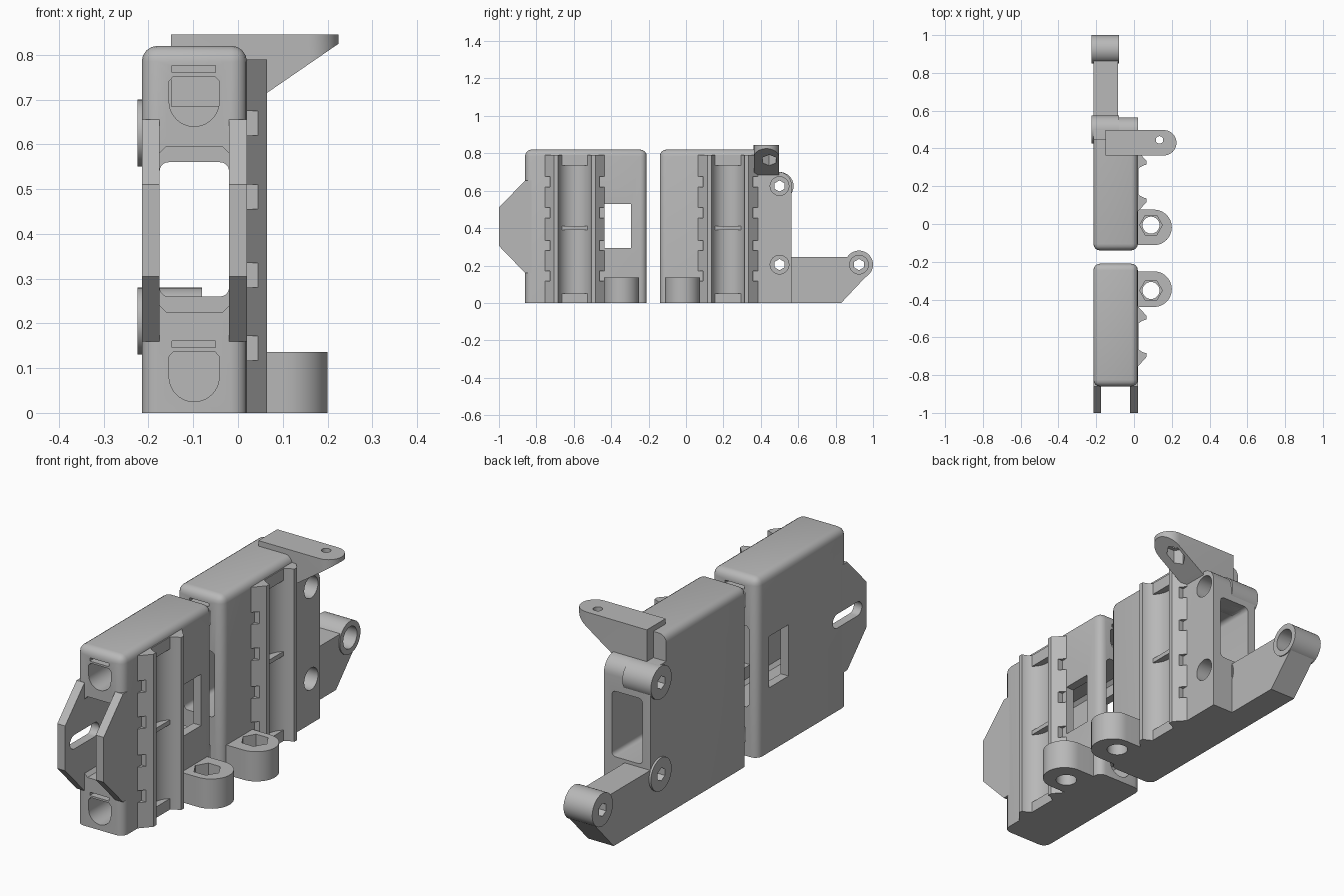
import bpy, bmesh, math

if "Cube" in bpy.data.objects:
    bpy.data.objects.remove(bpy.data.objects["Cube"], do_unlink=True)

grey = bpy.data.materials.new("light grey plastic")
grey.use_nodes = True
grey.diffuse_color = (0.48, 0.48, 0.48, 1)
grey.node_tree.nodes["Principled BSDF"].inputs["Base Color"].default_value = (0.48, 0.48, 0.48, 1)
parts = []


def prism(name, axis, pts, lo, hi, keep=True):
    """Extrude a profile along an axis; profile is in the other two axes."""
    def place(p, t):
        return {"x": (t, p[0], p[1]), "y": (p[0], t, p[1]), "z": (p[0], p[1], t)}[axis]
    bm = bmesh.new()
    rings = [[bm.verts.new(place(p, t)) for p in pts] for t in (lo, hi)]
    for r in rings:
        bm.faces.new(r)
    for i in range(len(pts)):
        j = (i + 1) % len(pts)
        bm.faces.new((rings[0][i], rings[0][j], rings[1][j], rings[1][i]))
    bmesh.ops.recalc_face_normals(bm, faces=bm.faces)
    me = bpy.data.meshes.new(name)
    bm.to_mesh(me)
    bm.free()
    me.materials.append(grey)
    ob = bpy.data.objects.new(name, me)
    bpy.context.collection.objects.link(ob)
    if keep:
        parts.append(ob)
    return ob


def rect(a0, a1, b0, b1):
    return [(a0, b0), (a1, b0), (a1, b1), (a0, b1)]


def arc(c, r, start=0, end=360, n=32):
    full = end - start == 360
    steps = n if full else n + 1
    return [(c[0] + r * math.cos(math.radians(start + (end - start) * i / n)),
             c[1] + r * math.sin(math.radians(start + (end - start) * i / n))) for i in range(steps)]


def cut(targets, axis, pts, lo, hi, op="DIFFERENCE"):
    tool = prism("cutter", axis, pts, lo, hi, keep=False)
    tool.hide_render = True
    for ob in targets:
        mod = ob.modifiers.new("cut", "BOOLEAN")
        mod.operation, mod.object, mod.solver = op, tool, "EXACT"
        bpy.context.view_layer.objects.active = ob
        bpy.ops.object.modifier_apply(modifier=mod.name)
    bpy.data.objects.remove(tool, do_unlink=True)


def round_edges(ob, test, width=0.035):
    bm = bmesh.new()
    bm.from_mesh(ob.data)
    edges = [e for e in bm.edges if test((e.verts[0].co + e.verts[1].co) / 2)]
    bmesh.ops.bevel(bm, geom=edges, offset=width, segments=4, profile=0.5, affect="EDGES")
    bm.to_mesh(ob.data)
    bm.free()


XL, XR, TOP = -0.215, 0.02, 0.82

# Main blocks
front = prism("front_block", "x", rect(-0.86, -0.21, 0, TOP), XL, XR)
round_edges(front, lambda m: m.z > 0.01)
rear_profile = [(-0.14, 0), (0.565, 0)] + arc((0.495, 0.63), 0.07, 0, 90, 8) + [(0.45, 0.7), (0.45, TOP), (-0.14, TOP)]
rear = prism("rear_block", "x", rear_profile, XL, XR)
round_edges(rear, lambda m: m.z > 0.01 and m.y < 0.4)

# Belt passages
cut([front], "y", [(-0.175, 0.24), (-0.16, 0.225), (-0.035, 0.225), (-0.02, 0.24),
                   (-0.02, 0.58), (-0.035, 0.595), (-0.16, 0.595), (-0.175, 0.58)], -1.1, -0.1)
belt = (arc((-0.04, 0.54), 0.02, 0, 90, 5) + arc((-0.155, 0.54), 0.02, 90, 180, 5)
        + arc((-0.155, 0.28), 0.02, 180, 270, 5) + arc((-0.04, 0.28), 0.02, 270, 360.01, 5))
cut([rear], "y", belt, -0.3, 0.7)
cut([front], "x", rect(-0.435, -0.295, 0.295, 0.53), -0.4, 0.2)

# Rod sockets with flat tops, and the relief slots above them
for z in (0.081, 0.696):
    socket = arc((-0.098, z), 0.056, 180, 360, 20) + [(-0.042, z + 0.045), (-0.052, z + 0.056),
                                                      (-0.144, z + 0.056), (-0.154, z + 0.045)]
    cut([front], "y", socket, -1, -0.1)
    cut([rear], "y", socket, -0.3, 0.38)
    slot = rect(-0.148, -0.05, z + 0.065, z + 0.08)
    cut([front], "y", slot, -1, -0.76)
    cut([front], "y", slot, -0.31, -0.1)
    cut([rear], "y", slot, -0.3, -0.04)

# Bearing cradles with tie slots, end stops and a middle rib
for label, block, cy in (("front", front, -0.595), ("rear", rear, 0.225)):
    profile = [(0.0, cy - 0.16), (0.02, cy - 0.16), (0.065, cy - 0.11),
               (0.065, cy + 0.11), (0.02, cy + 0.16), (0.0, cy + 0.16)]
    cradle = prism(label + "_bearing_cradle", "z", profile, 0, 0.79)
    cut([cradle, block], "z", arc((0.083, cy), 0.091, n=40), -0.1, 0.79)
    for z in (0.117, 0.28, 0.455, 0.62):
        for s in (-1, 1):
            y0, y1 = sorted((cy + s * 0.133, cy + s * 0.17))
            cut([cradle], "x", rect(y0, y1, z, z + 0.055), 0.019, 0.045)
    for name, half, z0, z1 in (("bottom_stop", 0.073, 0, 0.05), ("middle_rib", 0.082, 0.39, 0.41),
                               ("top_stop", 0.073, 0.735, 0.79)):
        prism(label + "_" + name, "x", rect(cy - half, cy + half, z0, z1), -0.012, 0.024)

# Tensioner cheeks on the front block
cheeks = []
for side, x0 in (("right", XL), ("left", -0.02)):
    cheeks.append(prism(side + "_cheek", "x", [(-0.82, 0.16), (-0.86, 0.16), (-1, 0.305), (-1, 0.51),
                                               (-0.86, 0.655), (-0.82, 0.655)], x0, x0 + 0.04))
slot = arc((-0.933, 0.412), 0.032, 90, 270, 12) + arc((-0.787, 0.412), 0.032, -90, 90, 12)
cut(cheeks + [front], "x", slot, -0.4, 0.019)

# Lead screw ears with nut pockets
for label, ey, hy in (("front", -0.345, -0.352), ("rear", -0.018, -0.006)):
    ear = prism(label + "_ear", "z", [(0.0, ey - 0.094)] + arc((0.106, ey), 0.094, -90, 90, 24)
                + [(0.0, ey + 0.094)], 0, 0.136)
    cut([ear], "z", arc((0.09, hy), 0.045), -0.1, 0.3)
    cut([ear], "z", arc((0.09, hy), 0.06, n=6), 0.06, 0.3)

# Motor arm and screw bosses on the rear block
arm = prism("motor_arm", "x", [(0.5, 0), (0.83, 0), (0.985, 0.165), (0.925, 0.245), (0.5, 0.245)], XL, -0.085)
bosses = []
for name, y, z in (("upper_boss", 0.5, 0.625), ("lower_boss", 0.5, 0.205), ("arm_boss", 0.925, 0.205)):
    bosses.append(prism(name, "x", arc((y, z), 0.075), -0.225, -0.08))
cut([bosses[0], bosses[1]], "y", belt, -0.3, 0.7)
for boss, others, y, z, depth in ((bosses[0], [rear], 0.5, 0.625, -0.06),
                                  (bosses[1], [rear, arm], 0.5, 0.205, -0.06),
                                  (bosses[2], [arm], 0.925, 0.205, -0.17)):
    cut([boss] + others, "x", arc((y, z), 0.03, 30, 390, 6), -0.4, 0.3)
    cut([boss] + others, "x", arc((y, z), 0.05), depth, 0.3)

# Endstop bracket on top
bracket = prism("top_bracket", "y", [(-0.15, 0.845), (0.225, 0.845), (0.225, 0.825), (0.065, 0.715),
                                     (0.02, 0.685), (-0.15, 0.685)], 0.36, 0.5)
cut([bracket], "z", [(-0.2, 0.362)] + arc((0.158, 0.43), 0.067, -90, 90, 20) + [(-0.2, 0.498)],
    0.5, 1, "INTERSECT")
cut([bracket], "z", arc((0.135, 0.445), 0.02, n=20), 0.5, 1)
cut([bracket], "z", arc((0.135, 0.445), 0.042, n=6), 0.5, 0.81)
for z in (0.625, ):
    cut([bracket], "x", arc((0.5, z), 0.05), -0.06, 0.3)

# Smooth round surfaces, keep corners crisp
bpy.ops.object.select_all(action="DESELECT")
for ob in parts:
    ob.select_set(True)
bpy.context.view_layer.objects.active = front
bpy.ops.object.shade_smooth_by_angle(angle=math.radians(30))
